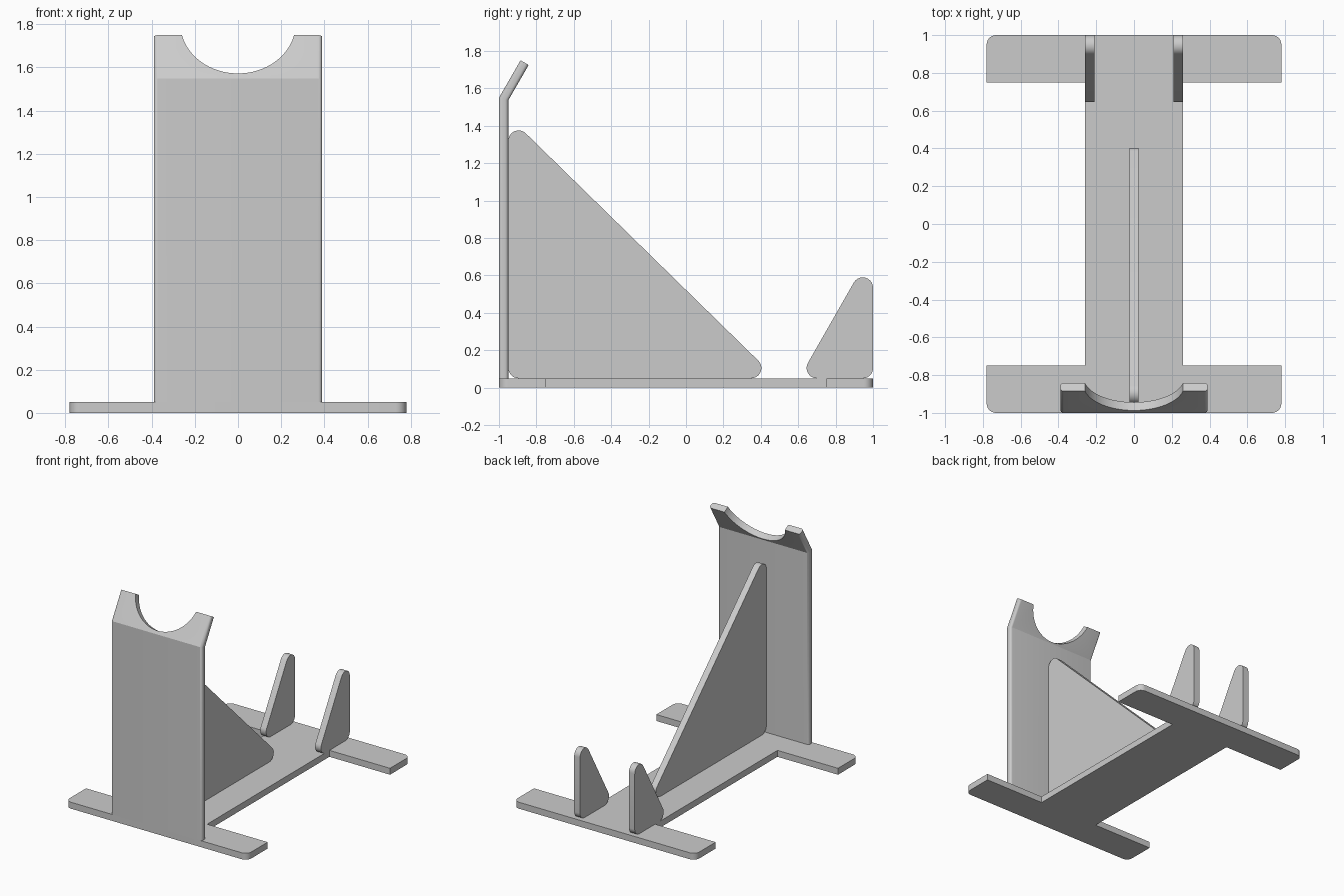
import bpy, bmesh, math
from mathutils import Vector

if "Cube" in bpy.data.objects:
    bpy.data.objects.remove(bpy.data.objects["Cube"], do_unlink=True)

grey = bpy.data.materials.new("light_grey")
grey.use_nodes = True
grey.diffuse_color = (0.6, 0.6, 0.6, 1)
grey.node_tree.nodes["Principled BSDF"].inputs["Base Color"].default_value = (0.6, 0.6, 0.6, 1)

T = 0.05  # sheet thickness


def fillet(corners, steps=10):
    """Outline from (u, v, radius) corners, each rounded by a tangent arc."""
    out = []
    for i, (u, v, r) in enumerate(corners):
        p = Vector((u, v))
        if r == 0:
            out.append(p)
            continue
        a = (Vector(corners[i - 1][:2]) - p).normalized()
        b = (Vector(corners[(i + 1) % len(corners)][:2]) - p).normalized()
        half = a.angle(b) / 2
        centre = p + (a + b).normalized() * r / math.sin(half)
        start = p + a * r / math.tan(half) - centre
        end = p + b * r / math.tan(half) - centre
        sweep = start.angle_signed(end)
        for k in range(steps + 1):
            t = -sweep * k / steps
            c, s = math.cos(t), math.sin(t)
            out.append(centre + Vector((start.x * c - start.y * s, start.x * s + start.y * c)))
    return out


def plate(name, outline, place, shift, round_edge=None, radius=0.0):
    """Extrude a flat outline along shift; optionally round chosen edges."""
    bm = bmesh.new()
    face = bm.faces.new([bm.verts.new(place(*p)) for p in outline])
    ext = bmesh.ops.extrude_face_region(bm, geom=[face], use_keep_orig=True)
    moved = [g for g in ext["geom"] if isinstance(g, bmesh.types.BMVert)]
    bmesh.ops.translate(bm, verts=moved, vec=shift)
    bmesh.ops.recalc_face_normals(bm, faces=bm.faces)
    if round_edge:
        bmesh.ops.bevel(bm, geom=[e for e in bm.edges if round_edge(e)], offset=radius,
                        segments=6, profile=0.5, affect='EDGES')
    mesh = bpy.data.meshes.new(name)
    bm.to_mesh(mesh)
    bm.free()
    mesh.materials.append(grey)
    ob = bpy.data.objects.new(name, mesh)
    bpy.context.collection.objects.link(ob)
    return ob


def smooth(ob):
    bpy.ops.object.select_all(action='DESELECT')
    ob.select_set(True)
    bpy.context.view_layer.objects.active = ob
    bpy.ops.object.shade_smooth_by_angle(angle=math.radians(28))


def side_plate(name, x, corners):
    smooth(plate(name, fillet(corners), lambda y, z: (x - T / 2, y, z), (T, 0, 0)))


# Base: two cross feet joined by a spine, outer corners rounded
foot, spine, inner = 0.78, 0.26, 0.75
right_half = [(foot, -1, T), (foot, -inner, 0), (spine, -inner, 0),
              (spine, inner, 0), (foot, inner, 0), (foot, 1, T)]
left_half = [(-x, y, r) for x, y, r in reversed(right_half)]
smooth(plate("base", fillet(right_half + left_half), lambda x, y: (x, y, 0), (0, 0, T)))

# Upright: bent sheet with rounded long edges
half_w, bend_z, lip = 0.39, 1.55, 0.231
tilt = math.radians(30)
along = Vector((math.sin(tilt), math.cos(tilt)))
normal = Vector((math.cos(tilt), -math.sin(tilt)))
bend = Vector((-1, bend_z))
profile = [Vector((-1, T)), bend, bend + along * lip, bend + along * lip + normal * T,
           Vector((-1 + T, bend_z - T * math.tan(tilt / 2))), Vector((-1 + T, T))]


def is_long_side(e):
    d = e.verts[1].co - e.verts[0].co
    return abs(d.x) < 1e-4 and d.length > T * 1.5


upright = plate("upright", profile, lambda y, z: (-half_w, y, z), (2 * half_w, 0, 0),
                is_long_side, 0.018)

# Round cradle notch, cut square to the tilted lip
notch = bend + along * (lip + 0.062)
bpy.ops.mesh.primitive_cylinder_add(vertices=96, radius=0.267, depth=0.4,
                                    location=(0, notch.x, notch.y),
                                    rotation=(-math.radians(90) - tilt, 0, 0))
cutter = bpy.context.object
cutter.name = "notch_cutter"
cutter.hide_render = True
cutter.data.materials.append(grey)
cut = upright.modifiers.new("notch", 'BOOLEAN')
cut.operation = 'DIFFERENCE'
cut.solver = 'EXACT'
cut.object = cutter
bpy.context.view_layer.objects.active = upright
bpy.ops.object.modifier_apply(modifier=cut.name)
bpy.data.objects.remove(cutter, do_unlink=True)
smooth(upright)

# Triangular brace behind the upright
R = 0.055
side_plate("brace", 0, [(-0.95, T, R), (0.483, T, R), (-0.95, 1.451, R)])

# Pair of rear stop fins
for side, x in (("left", 0.235), ("right", -0.235)):
    side_plate(side + "_rear_fin", x, [(1, T, R), (1, 0.742, R), (0.605, T, R)])
